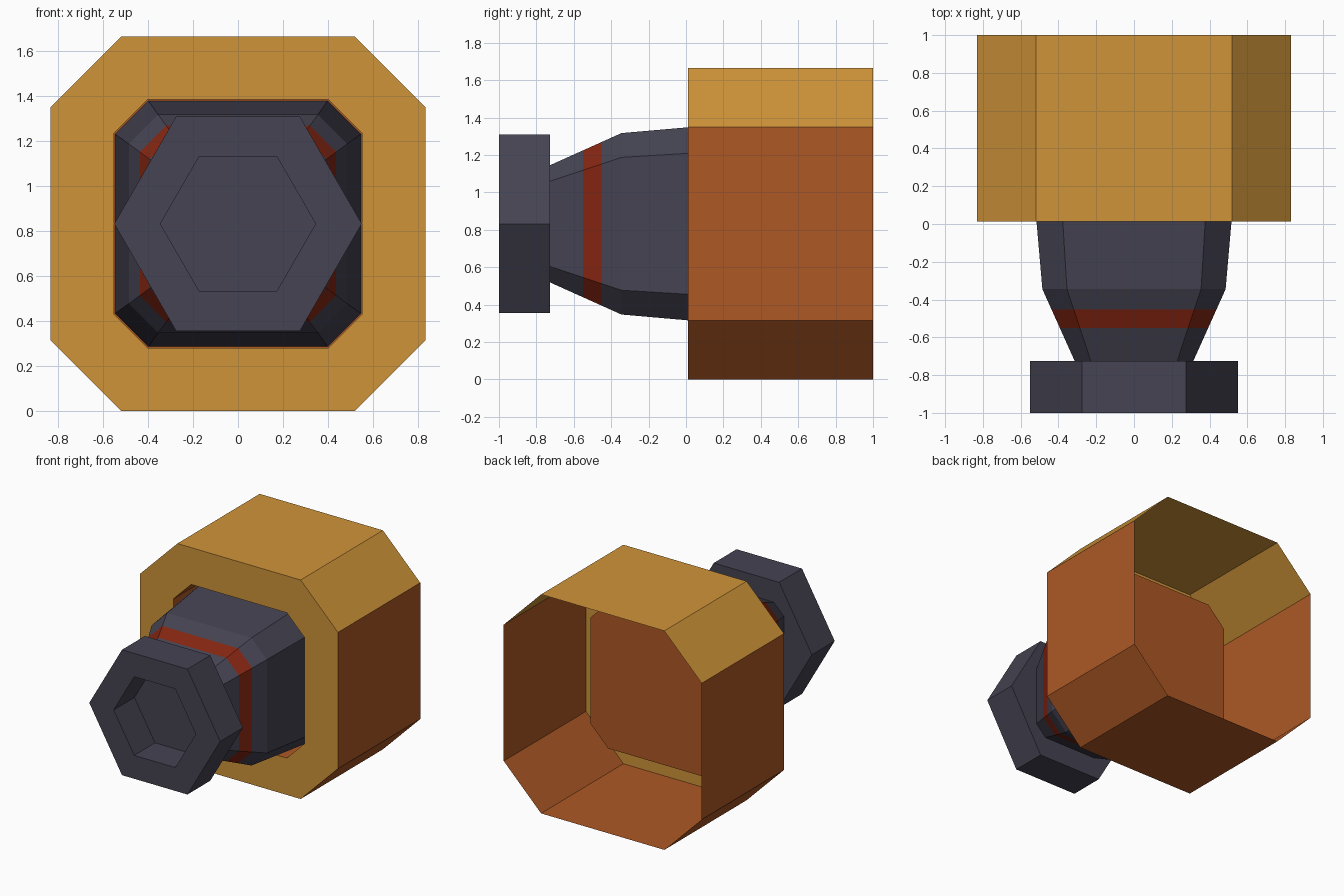
import bpy, bmesh, math

if "Cube" in bpy.data.objects:
    bpy.data.objects.remove(bpy.data.objects["Cube"])

CZ = 0.832  # height of the shared axis


def material(name, rgb):
    def lin(c):
        c /= 255
        return c / 12.92 if c <= 0.04045 else ((c + 0.055) / 1.055) ** 2.4
    m = bpy.data.materials.new(name)
    m.diffuse_color = (*[lin(c) for c in rgb], 1)
    m.use_nodes = True
    m.node_tree.nodes["Principled BSDF"].inputs["Base Color"].default_value = m.diffuse_color
    return m


gold = material("gold", (207, 148, 57))
rust = material("rust", (173, 88, 37))
dark = material("dark_slate", (69, 67, 82))
red = material("dark_red", (132, 37, 17))


def octagon(h, c):
    """Chamfered square, half size h, flat half length c, counterclockwise from the front."""
    return [(-c, -h), (c, -h), (h, -c), (h, c), (c, h), (-c, h), (-h, c), (-h, -c)]


def hexagon(r):
    return [(r * math.cos(math.radians(60 * i)), r * math.sin(math.radians(60 * i)))
            for i in range(6)]


def loft(name, sections, mats, paint, end_cap=False, start_cap=False):
    """Skin (outline, y) sections; paint(segment, normal) gives the material slot."""
    bm = bmesh.new()
    rings = [[bm.verts.new((x, y, CZ + z)) for x, z in pts] for pts, y in sections]
    made = []
    for s, (a, b) in enumerate(zip(rings, rings[1:])):
        n = len(a)
        for i in range(n):
            j = (i + 1) % n
            made.append((bm.faces.new((a[i], a[j], b[j], b[i])), s))
    if end_cap:
        made.append((bm.faces.new(rings[-1]), len(rings) - 1))
    if start_cap:
        made.append((bm.faces.new(rings[0][::-1]), -1))
    bm.normal_update()
    for f, s in made:
        f.material_index = paint(s, f.normal)
    me = bpy.data.meshes.new(name)
    bm.to_mesh(me)
    bm.free()
    for m in mats:
        me.materials.append(m)
    ob = bpy.data.objects.new(name, me)
    bpy.context.collection.objects.link(ob)
    return ob


# Open-backed housing: outer wall, front ring, recessed pocket with floor
def housing_paint(s, n):
    if s == 0:
        return 0 if n.z > 0.3 else 1
    return 0 if s == 1 else 1


outer, hole = octagon(0.832, 0.518), octagon(0.552, 0.402)
loft("housing", [(outer, 1.0), (outer, 0.012), (hole, 0.012), (hole, 0.36)],
     [gold, rust], housing_paint, end_cap=True)

# Tapered neck with a red band
A, B = (0.485, 0.355), (0.312, 0.227)   # shoulder and tip sizes


def taper(y):
    t = (-0.345 - y) / 0.385
    return octagon(*[p + (q - p) * t for p, q in zip(A, B)])


loft("neck", [(octagon(0.546, 0.398), 0.355), (octagon(*A), -0.345)]
     + [(taper(y), y) for y in (-0.453, -0.55, -0.73)],
     [dark, red], lambda s, n: 1 if s == 2 else 0)

# Hexagonal head with a hexagonal socket
loft("hex_head", [(hexagon(0.55), -0.726), (hexagon(0.55), -1.0),
                  (hexagon(0.345), -1.0), (hexagon(0.345), -0.75)],
     [dark], lambda s, n: 0, end_cap=True, start_cap=True)
